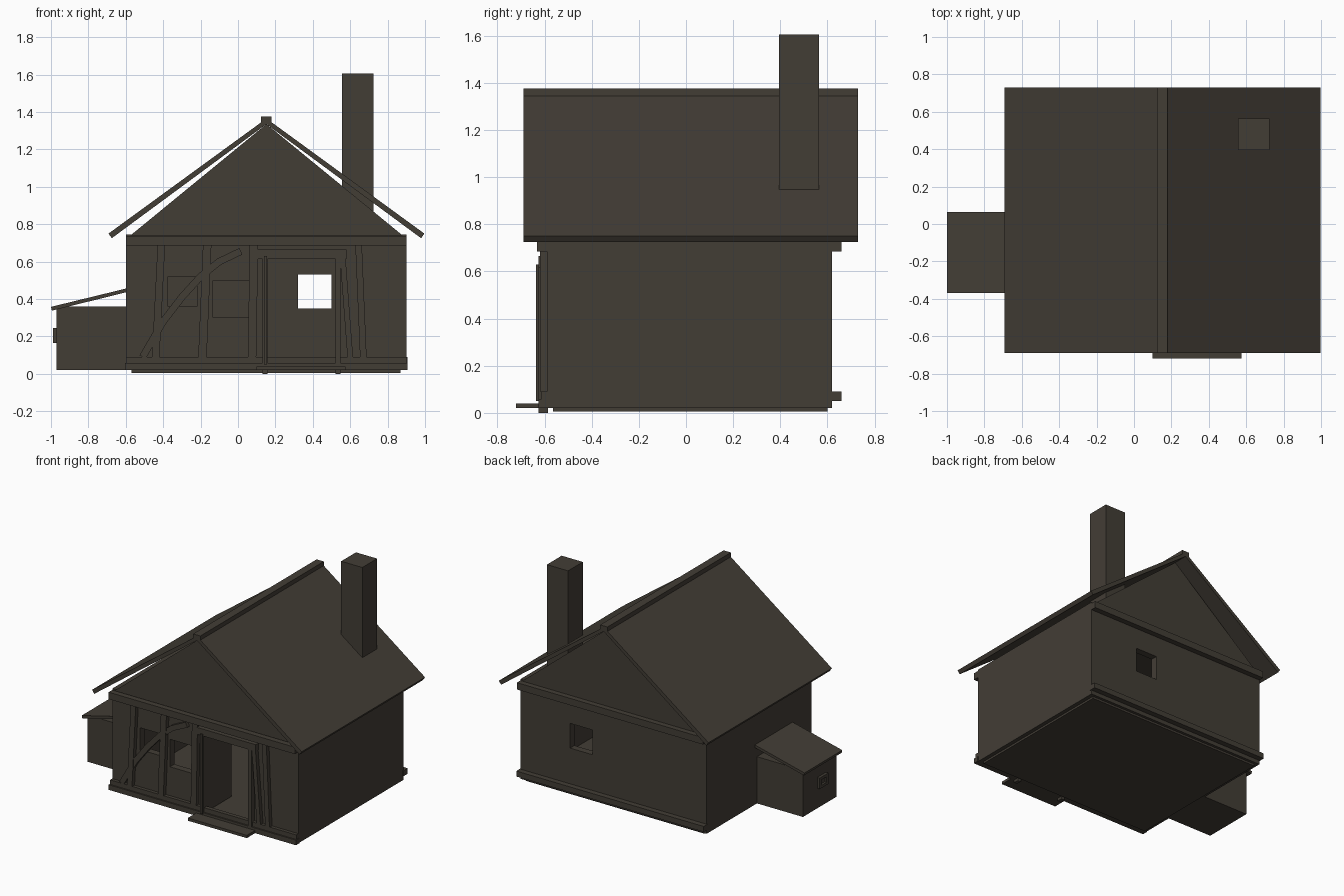
import bpy, bmesh
from mathutils import Vector

cube = bpy.data.objects.get("Cube")
if cube:
    bpy.data.objects.remove(cube, do_unlink=True)

mat = bpy.data.materials.new("dark_weathered_timber")
mat.use_nodes = True
colour = (0.055, 0.047, 0.036, 1)
mat.diffuse_color = colour
bsdf = mat.node_tree.nodes["Principled BSDF"]
bsdf.inputs["Base Color"].default_value = colour
bsdf.inputs["Roughness"].default_value = 0.9


def prism(name, outline, y0, y1):
    """Extrude an x-z outline from y0 to y1."""
    bm = bmesh.new()
    face = bm.faces.new([bm.verts.new((x, y0, z)) for x, z in outline])
    ext = bmesh.ops.extrude_face_region(bm, geom=[face])
    verts = [v for v in ext["geom"] if isinstance(v, bmesh.types.BMVert)]
    bmesh.ops.translate(bm, verts=verts, vec=(0, y1 - y0, 0))
    bmesh.ops.recalc_face_normals(bm, faces=bm.faces)
    mesh = bpy.data.meshes.new(name)
    bm.to_mesh(mesh)
    bm.free()
    mesh.materials.append(mat)
    obj = bpy.data.objects.new(name, mesh)
    bpy.context.collection.objects.link(obj)
    return obj


def box(name, x0, x1, y0, y1, z0, z1):
    return prism(name, [(x0, z0), (x1, z0), (x1, z1), (x0, z1)], y0, y1)


def cut(obj, name, *size):
    cutter = box(name, *size)
    cutter.hide_render = True
    cutter.hide_viewport = True
    cutter.display_type = 'WIRE'
    mod = obj.modifiers.new(name, 'BOOLEAN')
    mod.operation = 'DIFFERENCE'
    mod.solver = 'EXACT'
    mod.object = cutter


def leaning_post(name, bottom, top, z0, z1, width, y0=-0.62, y1=-0.585):
    h = width / 2
    prism(name, [(bottom - h, z0), (bottom + h, z0), (top + h, z1), (top - h, z1)], y0, y1)


# Hollow walls on a low foundation
FRONT, BACK, LEFT, RIGHT = -0.59, 0.62, 0.9, -0.6
box("foundation", -0.57, 0.87, -0.565, 0.6, 0.005, 0.03)
walls = box("walls", RIGHT, LEFT, FRONT, BACK, 0.02, 0.745)
cut(walls, "room_cutter", RIGHT + 0.05, LEFT - 0.05, FRONT + 0.05, BACK - 0.05, 0.045, 0.7)
cut(walls, "door_cutter", 0.15, 0.53, FRONT - 0.1, FRONT + 0.1, 0.045, 0.615)
cut(walls, "small_window_cutter", -0.375, -0.22, FRONT - 0.1, FRONT + 0.1, 0.36, 0.52)
cut(walls, "large_window_cutter", -0.135, 0.06, FRONT - 0.1, FRONT + 0.1, 0.3, 0.5)
cut(walls, "back_window_cutter", 0.32, 0.5, BACK - 0.1, BACK + 0.1, 0.35, 0.53)

# Gable, roof slopes and ridge
RIDGE = 0.152
prism("gable", [(-0.575, 0.74), (0.88, 0.74), (RIDGE, 1.335)], -0.6, 0.62)
slope = [(-0.692, 0.75), (-0.675, 0.725), (RIDGE, 1.335), (RIDGE, 1.365)]
prism("right_roof_slope", slope, -0.69, 0.73)
prism("left_roof_slope", [(2 * RIDGE - x, z) for x, z in slope], -0.69, 0.73)
box("ridge_beam", 0.122, 0.18, -0.69, 0.73, 1.335, 1.375)
box("chimney", 0.555, 0.725, 0.395, 0.565, 0.82, 1.605)

# Horizontal beams
box("front_sill_beam", -0.605, 0.905, -0.625, -0.585, 0.02, 0.057)
box("front_sill_rail", RIGHT, LEFT, -0.615, -0.585, 0.057, 0.09)
box("front_top_beam", RIGHT, LEFT, -0.632, -0.585, 0.685, 0.735)
box("back_sill_beam", -0.605, 0.905, 0.61, 0.66, 0.05, 0.09)
box("back_top_beam", RIGHT, LEFT, 0.61, 0.66, 0.685, 0.735)

# Leaning timber posts
for i, (bottom, top, width) in enumerate([(-0.44, -0.41, 0.04), (-0.19, -0.165, 0.045),
                                          (0.075, 0.085, 0.045), (0.67, 0.645, 0.035)]):
    leaning_post(f"front_post_{i + 1}", bottom, top, 0.09, 0.685, width)
leaning_post("door_side_post", 0.6, 0.56, 0.09, 0.62, 0.03)

# Curved brace, a smooth strip along a path
path = [Vector(p) for p in [(-0.51, 0.09), (-0.4, 0.28), (-0.3, 0.41),
                            (-0.2, 0.52), (-0.1, 0.6), (0.015, 0.655)]]
upper, lower = [], []
for i, p in enumerate(path):
    d = (path[min(i + 1, len(path) - 1)] - path[max(i - 1, 0)]).normalized()
    n = Vector((-d.y, d.x)) * 0.019
    upper.append(tuple(p + n))
    lower.append(tuple(p - n))
prism("curved_brace", upper + lower[::-1], -0.615, -0.585)

# Door frame, open door and step
box("left_door_post", 0.52, 0.547, -0.625, -0.585, 0, 0.615)
box("right_door_post", 0.13, 0.158, -0.625, -0.585, 0, 0.615)
box("door_lintel", 0.105, 0.58, -0.625, -0.585, 0.615, 0.665)
box("open_door", 0.14, 0.156, -0.637, -0.3, 0.05, 0.63)
box("door_step", 0.1, 0.575, -0.72, -0.55, 0.02, 0.04)

# Side shed with a lean-to roof and framed window
box("shed", -0.97, -0.59, -0.345, 0.04, 0.02, 0.36)
prism("shed_roof", [(-1, 0.358), (-0.995, 0.338), (-0.59, 0.438), (-0.59, 0.458)], -0.37, 0.065)
frame = box("shed_window_frame", -0.99, -0.96, -0.225, -0.125, 0.165, 0.245)
cut(frame, "shed_window_cutter", -1.1, -0.975, -0.205, -0.145, 0.185, 0.225)
